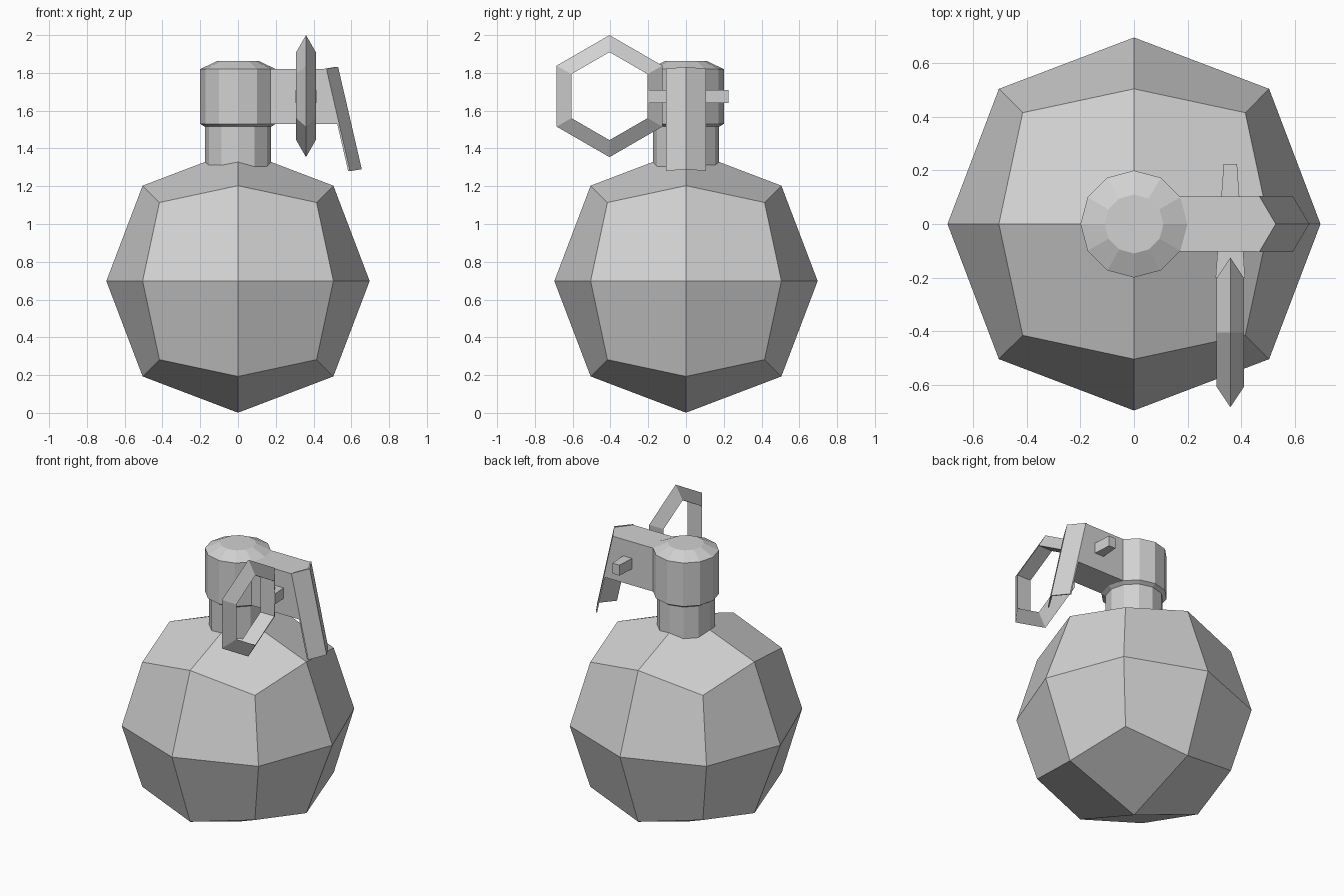
import bpy
import bmesh
import math
from mathutils import Vector

old = bpy.data.objects.get("Cube")
if old:
    bpy.data.objects.remove(old, do_unlink=True)

# Single matte grey for every part
grey = bpy.data.materials.new("plain grey")
grey.use_nodes = True
grey.diffuse_color = (0.64, 0.64, 0.64, 1)
bsdf = next(n for n in grey.node_tree.nodes if n.type == 'BSDF_PRINCIPLED')
bsdf.inputs["Base Color"].default_value = (0.64, 0.64, 0.64, 1)


def finish(name, bm):
    """Turn a bmesh into a named, flat-shaded object."""
    bmesh.ops.recalc_face_normals(bm, faces=bm.faces)
    mesh = bpy.data.meshes.new(name)
    bm.to_mesh(mesh)
    bm.free()
    mesh.materials.append(grey)
    obj = bpy.data.objects.new(name, mesh)
    bpy.context.collection.objects.link(obj)
    return obj


def loft(name, rings):
    """Skin a stack of equal-sized closed rings and cap both ends."""
    bm = bmesh.new()
    loops = [[bm.verts.new(p) for p in ring] for ring in rings]
    for a, b in zip(loops, loops[1:]):
        n = len(a)
        for i in range(n):
            j = (i + 1) % n
            bm.faces.new((a[i], a[j], b[j], b[i]))
    bm.faces.new(loops[0])
    bm.faces.new(loops[-1])
    return finish(name, bm)


# Body: a cube divided once and rounded into a 24-sided ball
bm = bmesh.new()
bmesh.ops.create_cube(bm, size=2)
bmesh.ops.subdivide_edges(bm, edges=bm.edges[:], cuts=1, use_grid_fill=True)
reach = {1: 0.697, 2: 0.505, 3: 0.416}  # face centres, edge middles, corners
for v in bm.verts:
    outward = sum(abs(c) > 0.5 for c in v.co)
    v.co = v.co * reach[outward] + Vector((0, 0, 0.698))
finish("body", bm)

# Neck and cap: one turned profile with 12 sides
SIDES = 12
profile = [(0.176, 1.25), (0.176, 1.515), (0.2, 1.53), (0.2, 1.82), (0.11, 1.863)]
loft("neck_and_cap", [
    [(r * math.cos(math.tau * i / SIDES), r * math.sin(math.tau * i / SIDES), z)
     for i in range(SIDES)] for r, z in profile])

# Arm: block from the cap to the lever, with a pointed, slanted end
SLOPE = 0.231  # outward lean of the lever per unit of drop


def arm_ring(z):
    dx = (1.82 - z) * SLOPE - 0.004
    return [(0.1, -0.102, z), (0.467 + dx, -0.102, z), (0.528 + dx, 0, z + 0.008),
            (0.467 + dx, 0.102, z), (0.1, 0.102, z)]


loft("lever_arm", [arm_ring(1.53), arm_ring(1.82)])


# Lever: thin plate folded to a shallow V
def lever_ring(z):
    dx = (1.822 - z) * SLOPE
    outer = [(0.468 + dx, -0.105, z), (0.53 + dx, 0, z + 0.01), (0.468 + dx, 0.105, z)]
    inner = [(x - 0.01, y, zz) for x, y, zz in reversed(outer)]
    return outer + inner


loft("safety_lever", [lever_ring(1.28), lever_ring(1.822)])


# Pin: bar through the arm, narrowing toward the back
def pin_ring(y, half):
    return [(0.36 + sx * half, y, 1.675 + sz * 0.035)
            for sx, sz in ((-1, -1), (1, -1), (1, 1), (-1, 1))]


loft("pin", [pin_ring(-0.2, 0.055), pin_ring(0.225, 0.025)])

# Pull ring: six-sided ring of triangular section
bpy.ops.mesh.primitive_torus_add(
    major_segments=6, minor_segments=3, major_radius=0.263, minor_radius=0.06,
    location=(0.36, -0.405, 1.677), rotation=(0, math.pi / 2, 0))
ring = bpy.context.object
ring.name = "pull_ring"
ring.data.materials.append(grey)
ring.data.polygons.foreach_set("use_smooth", [False] * len(ring.data.polygons))
